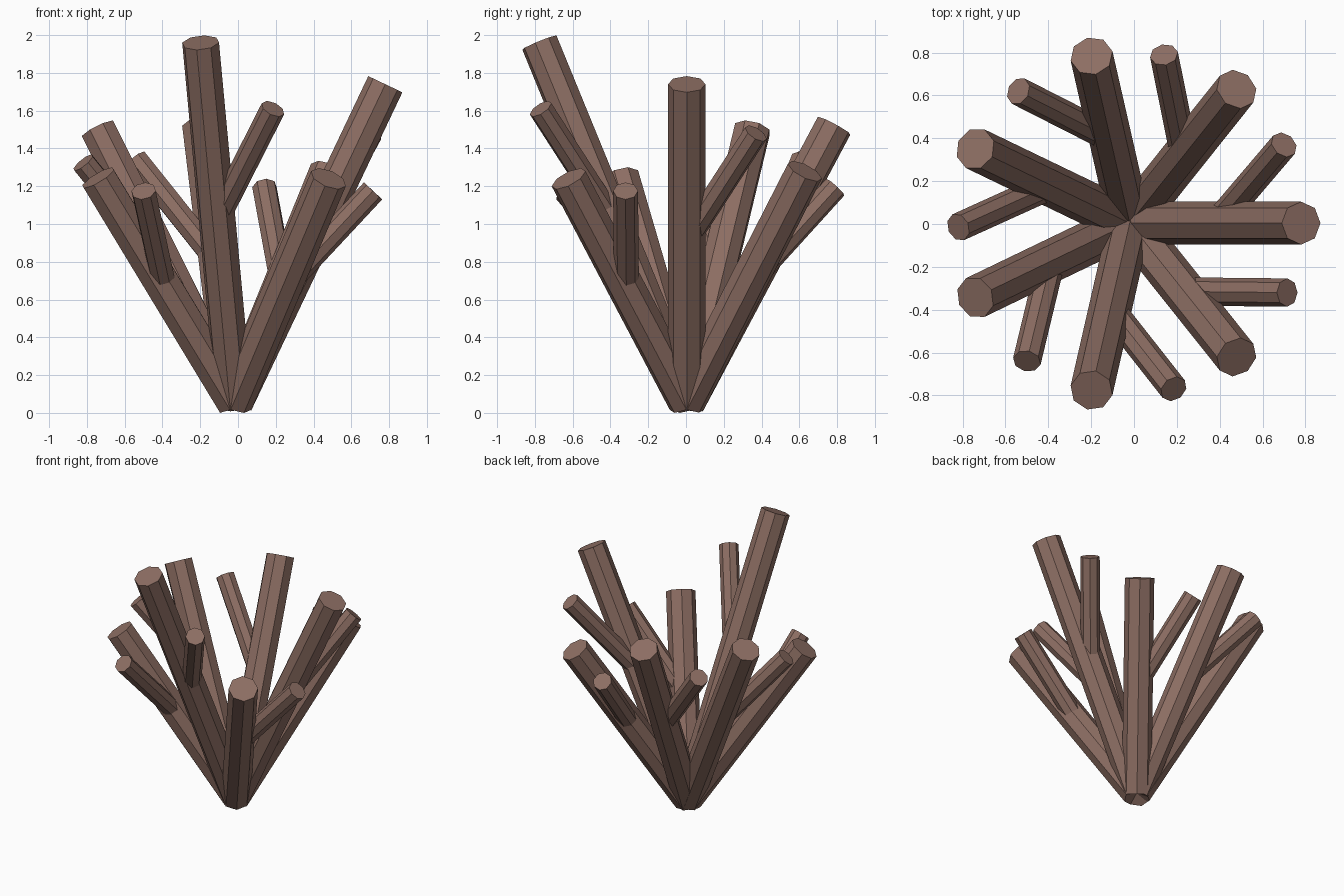
import bpy, math
from mathutils import Vector

cube = bpy.data.objects.get("Cube")
if cube:
    bpy.data.objects.remove(cube, do_unlink=True)

# Single brown bark colour
COLOR = (0.266, 0.156, 0.125, 1.0)
bark = bpy.data.materials.new("brown_bark")
bark.use_nodes = True
bark.diffuse_color = COLOR
bsdf = next(n for n in bark.node_tree.nodes if n.type == 'BSDF_PRINCIPLED')
bsdf.inputs["Base Color"].default_value = COLOR


def rod(name, start, end, radius):
    """Flat-shaded eight-sided rod between two points."""
    axis = end - start
    bpy.ops.mesh.primitive_cylinder_add(
        vertices=8, radius=radius, depth=axis.length, location=(start + end) / 2,
        rotation=axis.to_track_quat('Z', 'Y').to_euler())
    obj = bpy.context.object
    obj.name = name
    obj.data.materials.append(bark)


ROOT = Vector((-0.02, 0.004, 0.056))
SPREAD = 0.8
# Tip height of each main branch, counter-clockwise from +x
HEIGHTS = [1.74, 1.28, 1.52, 1.50, 1.245, 1.96, 1.24]
# Tip of the twig growing from each main branch
TWIG_TIPS = [(0.70, 0.37, 1.48), (0.14, 0.79, 1.195), (-0.54, 0.62, 1.34),
             (-0.82, -0.015, 1.325), (-0.50, -0.64, 1.175),
             (0.185, -0.77, 1.61), (0.715, -0.32, 1.175)]

for i, (height, twig_tip) in enumerate(zip(HEIGHTS, TWIG_TIPS)):
    a = 2 * math.pi * i / len(HEIGHTS)
    tip = Vector((ROOT.x + SPREAD * math.cos(a), ROOT.y + SPREAD * math.sin(a), height))
    rod(f"main_branch_{i + 1}", ROOT, tip, 0.1)
    # Twig starts halfway along the branch axis
    rod(f"twig_{i + 1}", ROOT.lerp(tip, 0.51), Vector(twig_tip), 0.066)
